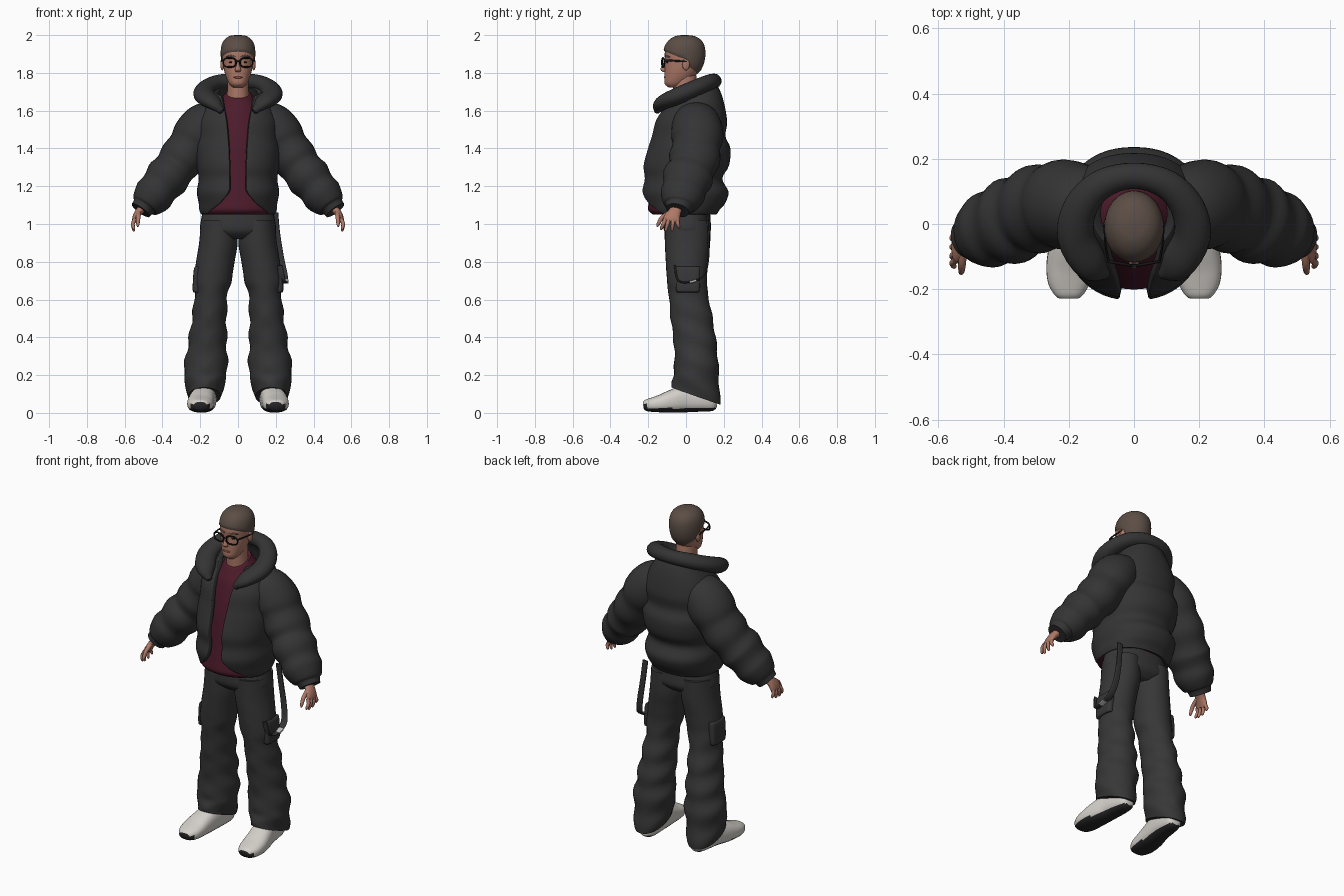
import bpy, bmesh, math
from mathutils import Vector


def material(name, r, g, b):
    m = bpy.data.materials.new(name)
    m.diffuse_color = (r, g, b, 1)
    return m


HAIR = material("brown_hair", .105, .075, .06)
SKIN = material("skin", .42, .19, .135)
JACKET = material("jacket_charcoal", .034, .034, .034)
TROUSER = material("trouser_charcoal", .038, .038, .038)
SHIRT = material("burgundy", .075, .011, .024)
SHOE = material("off_white", .66, .63, .59)
SOLE = material("sole_black", .02, .02, .02)
FRAME = material("frame_black", .008, .008, .008)
LIPS = material("lips", .28, .09, .075)
METAL = material("metal", .5, .5, .5)


def catmull(rows, steps):
    """Smoothly resample rows of numbers."""
    out = []
    for i in range(len(rows) - 1):
        a, b, c, d = (rows[max(0, min(len(rows) - 1, i + k))] for k in (-1, 0, 1, 2))
        for s in range(steps):
            t = s / steps
            out.append([q + .5 * t * (r - p + t * (2*p - 5*q + 4*r - s4 + t * (3*(q - r) + s4 - p)))
                        for p, q, r, s4 in zip(a, b, c, d)])
    return out + [list(rows[-1])]


def finish(name, verts, faces, mats, mirror=False, rule=None, angle=50, fix=True):
    me = bpy.data.meshes.new(name)
    me.from_pydata([tuple(v) for v in verts], [], faces)
    for m in mats:
        me.materials.append(m)
    if fix:
        bm = bmesh.new()
        bm.from_mesh(me)
        bmesh.ops.recalc_face_normals(bm, faces=bm.faces)
        bm.to_mesh(me)
        bm.free()
    if rule:
        for p in me.polygons:
            p.material_index = rule(p.center, p.normal)
    ob = bpy.data.objects.new(name, me)
    bpy.context.collection.objects.link(ob)
    bpy.ops.object.select_all(action='DESELECT')
    ob.select_set(True)
    bpy.context.view_layer.objects.active = ob
    bpy.ops.object.shade_smooth_by_angle(angle=math.radians(angle))
    if mirror:
        ob.modifiers.new("mirror", 'MIRROR').use_mirror_merge = False
    return ob


def sweep(name, rows, mats, ref=(0, 1, 0), seg=32, steps=4, p=1.0, flat=False,
          warp=None, closed=True, **kw):
    """Rows are x, y, z, half width, half depth (and front gap when open)."""
    rows = catmull(rows, steps)
    ref = Vector(ref)
    pw = lambda v: math.copysign(abs(v) ** p, v)
    verts, faces = [], []
    n = seg if closed else seg + 1
    for i, r in enumerate(rows):
        c = Vector(r[:3])
        t = Vector(rows[min(i + 1, len(rows) - 1)][:3]) - Vector(rows[max(i - 1, 0)][:3])
        if flat:
            t = Vector((0, 0, 1))
        u = ref.cross(t).normalized()
        v = t.cross(u).normalized()
        a0 = 0 if closed else math.asin(min(.95, r[5] / r[3]) ** (1 / p))
        for j in range(n):
            a = a0 + (2 * math.pi - 2 * a0) * j / seg
            q = c + u * r[3] * pw(math.sin(a)) - v * r[4] * pw(math.cos(a))
            verts.append(warp(q) if warp else q)
    for i in range(len(rows) - 1):
        for j in range(seg):
            k = (j + 1) % n
            faces.append((i*n + j, i*n + k, i*n + n + k, i*n + n + j))
    if closed:
        faces += [tuple(range(n))[::-1], tuple(range(len(verts) - n, len(verts)))]
    return finish(name, verts, faces, mats, fix=closed, **kw)


def ball(name, loc, size, mat, mirror=False):
    x, y, z = loc
    a, b, h = size
    rows = [(x, y, z - h * math.cos(math.pi * i / 8), max(.0003, a * math.sin(math.pi * i / 8)),
             max(.0003, b * math.sin(math.pi * i / 8))) for i in range(9)]
    return sweep(name, rows, [mat], seg=16, steps=1, flat=True, mirror=mirror)


# Head: z, front y, back y, half width
HEAD = catmull([(1.722, -.09, -.04, .025), (1.742, -.113, 0, .046), (1.78, -.114, .045, .064),
                (1.82, -.113, .075, .075), (1.86, -.110, .09, .081), (1.90, -.113, .095, .084),
                (1.94, -.104, .09, .08), (1.97, -.08, .07, .064), (1.988, -.045, .035, .035),
                (1.992, -.008, .002, .004)], 4)
sweep("head", [(0, (f + b) / 2, z, w, (b - f) / 2) for z, f, b, w in HEAD], [SKIN],
      steps=1, flat=True, p=.92)


def head_point(a, z, grow):
    for lo, hi in zip(HEAD, HEAD[1:]):
        if z <= hi[0]:
            break
    t = min(1, (z - lo[0]) / (hi[0] - lo[0]))
    _, f, b, w = [m + (n - m) * t for m, n in zip(lo, hi)]
    return Vector(((w + grow) * math.sin(a), (f + b) / 2 - ((b - f) / 2 + grow) * math.cos(a),
                   z + grow * max(0, (z - 1.9) / .09)))


# Hair shell with a hairline that drops towards the nape
verts, faces = [], []
N, R = 48, 14
for i in range(R):
    for j in range(N):
        a = 2 * math.pi * j / N
        s = (1 - math.cos(a)) / 2
        low = 1.912 - .035 * min(1, s * 2.2) - .085 * max(0, (s - .5) * 2) ** .6
        t = 1 - (1 - i / (R - 1)) ** 1.5
        verts.append(head_point(a, low + (1.992 - low) * t, .001 if i == 0 else .008))
for i in range(R - 1):
    faces += [(i*N + j, i*N + (j+1) % N, i*N + N + (j+1) % N, i*N + N + j) for j in range(N)]
faces.append(tuple(range((R - 1) * N, R * N)))
finish("hair", verts, faces, [HAIR])

# Face details
sweep("nose", [(0, -.108, 1.86, .008, .008), (0, -.118, 1.835, .011, .012),
               (0, -.121, 1.816, .016, .014), (0, -.113, 1.804, .011, .008)], [SKIN], seg=16, flat=True)
ball("ears", (.083, .0, 1.845), (.011, .02, .032), SKIN, True)
ball("mouth", (0, -.111, 1.776), (.024, .006, .006), LIPS)
ball("eyes", (.036, -.098, 1.856), (.012, .007, .005), FRAME, True)
sweep("eyebrows", [(.014, -.11, 1.886, .003, .004), (.04, -.104, 1.889, .003, .005),
                   (.062, -.086, 1.883, .003, .003)], [HAIR], ref=(0, 0, 1), seg=8, mirror=True)
sweep("neck", [(0, .0, 1.60, .066, .065), (0, -.005, 1.70, .057, .064), (0, -.008, 1.79, .056, .062)], [SKIN])

# Glasses: rounded rims, bridge and temples
rim = []
for i in range(25):
    a = 2 * math.pi * i / 24
    cx, cz = (math.copysign(abs(f(a)) ** .75, f(a)) for f in (math.cos, math.sin))
    rim.append((.044 + .034 * cx, -.127 + .012 * (1 + cx) / 2, 1.855 + .024 * cz, .0045, .0045))
sweep("glasses_rims", rim, [FRAME], seg=8, steps=1, mirror=True)
sweep("glasses_bridge", [(-.014, -.127, 1.862, .004, .004), (.014, -.127, 1.862, .004, .004)],
      [FRAME], seg=8, steps=1)
sweep("glasses_temples", [(.078, -.115, 1.866, .004, .005), (.088, -.06, 1.864, .003, .005),
                          (.091, .005, 1.86, .003, .004)], [FRAME], ref=(0, 0, 1), seg=8, mirror=True)

# Shirt
sweep("shirt", [(0, -.03, 1.05, .185, .145), (0, -.035, 1.075, .198, .165), (0, -.03, 1.13, .19, .165),
                (0, -.015, 1.25, .175, .165), (0, 0, 1.42, .17, .16), (0, .015, 1.55, .16, .145),
                (0, .01, 1.63, .11, .115), (0, 0, 1.69, .068, .078)], [SHIRT], flat=True,
      warp=lambda q: q + Vector((0, 0, q.y * .35 * max(0, (q.z - 1.6) / .09))))

# Puffer jacket body, open at the front
body = sweep("jacket_body", [
    (0, -.012, 1.05, .195, .175, .165), (0, -.01, 1.075, .205, .188, .14), (0, -.005, 1.11, .208, .212, .095),
    (0, -.005, 1.17, .218, .23, .05), (0, -.015, 1.24, .208, .207, .044), (0, 0, 1.31, .22, .228, .045),
    (0, .015, 1.40, .225, .22, .048), (0, .012, 1.465, .215, .197, .053), (0, .025, 1.54, .215, .193, .06),
    (0, .03, 1.61, .185, .172, .068), (0, .035, 1.66, .15, .145, .078), (0, .035, 1.70, .125, .118, .09)],
    [JACKET], flat=True, closed=False, seg=56, p=.9,
    warp=lambda q: q + Vector((0, 0, q.y * .35 * max(0, (q.z - 1.55) / .15))))
solid = body.modifiers.new("padding", 'SOLIDIFY')
solid.thickness = .03
solid.offset = -1
bevel = body.modifiers.new("soft_edges", 'BEVEL')
bevel.width, bevel.segments, bevel.angle_limit = .01, 3, math.radians(55)

# Rolled collar
half = [(.085, -.155, 1.595, .015, .015), (.13, -.125, 1.64, .052, .036), (.178, -.04, 1.68, .057, .045),
        (.165, .05, 1.72, .052, .043), (.1, .122, 1.75, .045, .041)]
sweep("collar", half + [(0, .148, 1.757, .04, .039)] + [(-r[0],) + r[1:] for r in half[::-1]],
      [JACKET], ref=(0, 0, 1), seg=24)

# Padded sleeves with quilting pinches
sweep("sleeves", [
    (.10, .05, 1.57, .09, .11), (.165, .055, 1.525, .125, .13), (.22, .06, 1.465, .128, .138),
    (.255, .055, 1.41, .115, .127), (.30, .045, 1.345, .12, .137), (.338, .03, 1.292, .108, .122),
    (.375, .01, 1.245, .118, .135), (.415, -.005, 1.195, .102, .117), (.45, -.02, 1.15, .106, .117),
    (.49, -.035, 1.105, .082, .09), (.498, -.038, 1.095, .064, .072), (.515, -.045, 1.072, .058, .062)],
    [JACKET], mirror=True)

# Hands
sweep("palms", [(.50, -.045, 1.09, .024, .03), (.528, -.062, 1.06, .02, .035),
                (.545, -.075, 1.03, .015, .043), (.55, -.08, 1.012, .010, .038)],
      [SKIN], seg=16, mirror=True)
for i, (y, tip_y, tip_z) in enumerate([(-.11, -.13, .968), (-.09, -.106, .96), (-.068, -.073, .962), (-.048, -.038, .975)]):
    sweep("fingers_%d" % (i + 1), [(.546, y, 1.025, .011, .011), (.557, (y + tip_y) / 2, 1.0, .010, .010),
                                  (.552, tip_y, tip_z + .01, .008, .008), (.55, tip_y, tip_z, .003, .003)],
          [SKIN], seg=10, mirror=True)
sweep("thumbs", [(.525, -.085, 1.06, .013, .013), (.528, -.125, 1.035, .012, .012),
                 (.53, -.147, 1.0, .009, .009), (.531, -.152, .985, .003, .003)], [SKIN], seg=10, mirror=True)

# Trousers
sweep("trouser_hips", [(0, .005, 1.09, .18, .12), (0, .005, 1.02, .196, .125), (0, .008, .96, .198, .122),
                       (0, .01, .92, .14, .08)], [TROUSER], flat=True, p=.9)


def folds(q):
    """Wrinkle the lower legs and slope the hem down to the heel."""
    k = .006 * max(0, min(1, (.8 - q.z) * 3)) * math.sin(q.z * 48 + q.y * 14)
    drop = max(0, (.24 - q.z) / .15)
    return q + Vector((k * (1 if q.x > .15 else -1), k * .6, -(q.y - .05) * .36 * drop))


sweep("trouser_legs", [
    (.10, .008, 1.02, .095, .122), (.104, .008, .9, .102, .12), (.12, .005, .8, .102, .112),
    (.134, .005, .7, .1, .106), (.142, .012, .63, .087, .104), (.152, .03, .5, .092, .111),
    (.163, .05, .35, .104, .113), (.172, .055, .22, .116, .118), (.175, .053, .15, .1, .125),
    (.178, .052, .09, .092, .128)], [TROUSER], flat=True, steps=6, mirror=True, warp=folds)

# Cargo pockets and hanging hip strap
sweep("cargo_pockets", [(.214, .01, .64, .012, .05), (.216, .01, .65, .024, .062), (.212, .01, .76, .022, .064),
                        (.208, .01, .775, .012, .06)], [TROUSER], flat=True, p=.5, seg=24, mirror=True)
sweep("hip_strap", [(.195, .11, 1.06, .005, .018), (.205, .118, .95, .005, .018), (.225, .118, .82, .005, .019),
                    (.243, .095, .73, .005, .02), (.245, .03, .695, .005, .02), (.235, -.04, .70, .005, .018),
                    (.222, -.06, .78, .005, .014)], [JACKET], ref=(1, 0, 0), seg=12, p=.6)
sweep("strap_buckle", [(.246, .055, .702, .007, .022), (.246, .02, .691, .007, .022)], [METAL],
      ref=(1, 0, 0), seg=12, steps=1, p=.5)

# Shoes with dark underside and toe guard
sweep("shoes", [
    (.166, .16, .06, .02, .025), (.167, .145, .06, .045, .05), (.172, .08, .068, .058, .062),
    (.18, 0, .075, .062, .072), (.192, -.07, .062, .068, .062), (.199, -.13, .05, .07, .048),
    (.2, -.18, .043, .064, .038), (.2, -.212, .04, .048, .03), (.2, -.226, .038, .034, .02)],
    [SHOE, SOLE], ref=(0, 0, 1), seg=28, p=.8, mirror=True,
    warp=lambda q: Vector((q.x, q.y, max(q.z, 0 if q.y > -.15 else (-.15 - q.y) * .12))),
    rule=lambda c, n: 1 if n.z < -.55 and c.z < .03 or (c.y < -.205 and c.z < .045) else 0)
